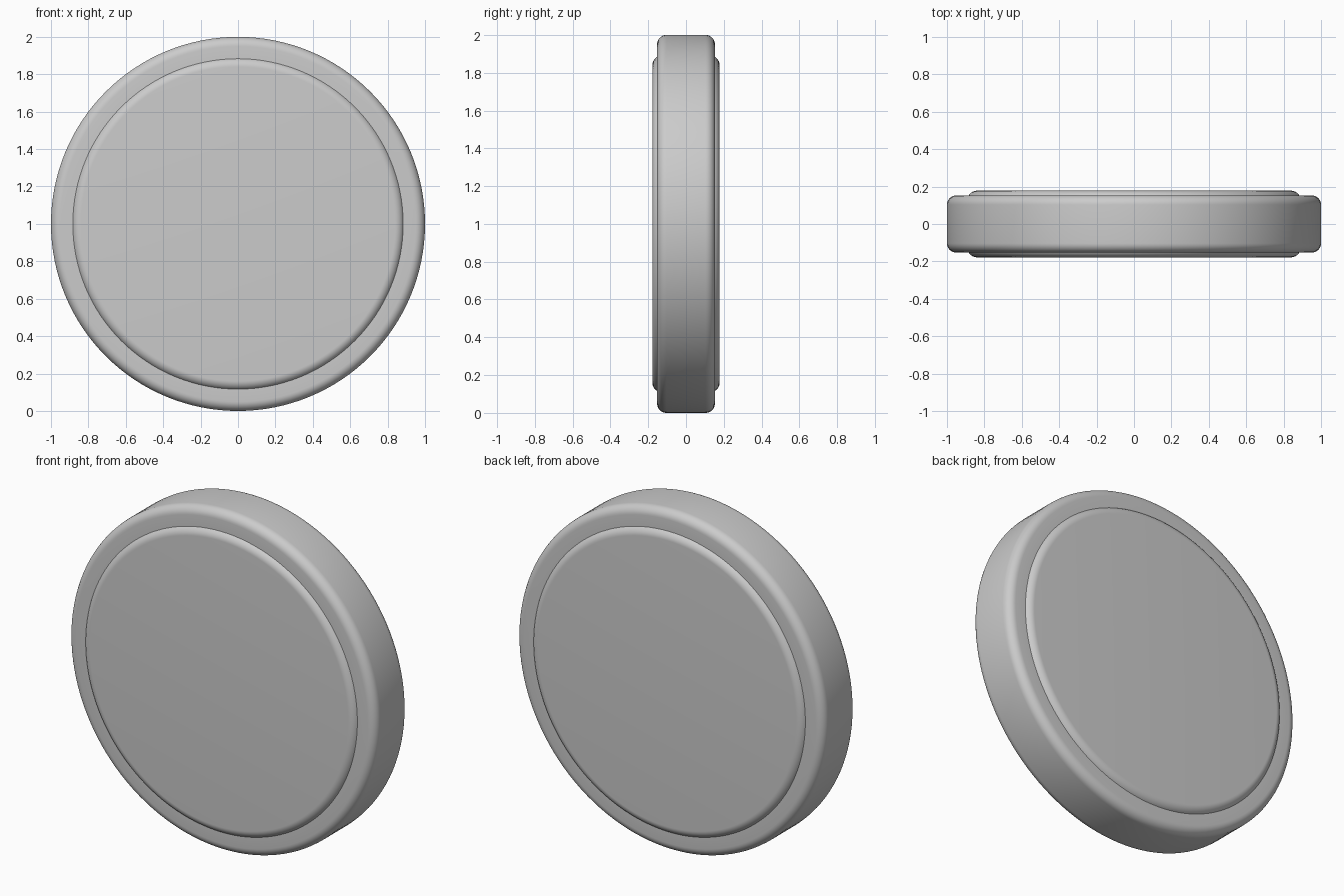
import bpy, bmesh
from math import sin, cos, pi, radians

if "Cube" in bpy.data.objects:
    bpy.data.objects.remove(bpy.data.objects["Cube"])

SEGMENTS = 128
RIM_R, RIM_Y, RIM_BEVEL = 1.0, 0.153, 0.05
PLATE_R, PLATE_Y, PLATE_BEVEL = 0.89, 0.178, 0.05


def arc(cr, cy, radius, a0, a1, steps=8):
    """Points (radius, depth) of a rounded edge, from angle a0 to a1."""
    return [(cr + radius * cos(a0 + (a1 - a0) * i / steps),
             cy + radius * sin(a0 + (a1 - a0) * i / steps)) for i in range(steps + 1)]


# Half profile: raised face edge, then rounded outer rim
half = arc(PLATE_R - PLATE_BEVEL, PLATE_Y - PLATE_BEVEL, PLATE_BEVEL, pi / 2, pi / 6)
half += arc(RIM_R - RIM_BEVEL, RIM_Y - RIM_BEVEL, RIM_BEVEL, pi / 2, 0)
profile = half + [(r, -y) for r, y in reversed(half)]

# Revolve the profile about the y axis and cap both faces
bm = bmesh.new()
rings = [[bm.verts.new((r * cos(2 * pi * k / SEGMENTS), y, 1 + r * sin(2 * pi * k / SEGMENTS)))
          for k in range(SEGMENTS)] for r, y in profile]
for a, b in zip(rings, rings[1:]):
    for k in range(SEGMENTS):
        n = (k + 1) % SEGMENTS
        bm.faces.new((a[k], a[n], b[n], b[k]))
bm.faces.new(rings[0])
bm.faces.new(rings[-1])
bmesh.ops.recalc_face_normals(bm, faces=bm.faces)

mesh = bpy.data.meshes.new("round_disc")
bm.to_mesh(mesh)
bm.free()
disc = bpy.data.objects.new("round_disc", mesh)
bpy.context.collection.objects.link(disc)
bpy.context.view_layer.objects.active = disc
disc.select_set(True)
bpy.ops.object.shade_smooth_by_angle(angle=radians(30))
